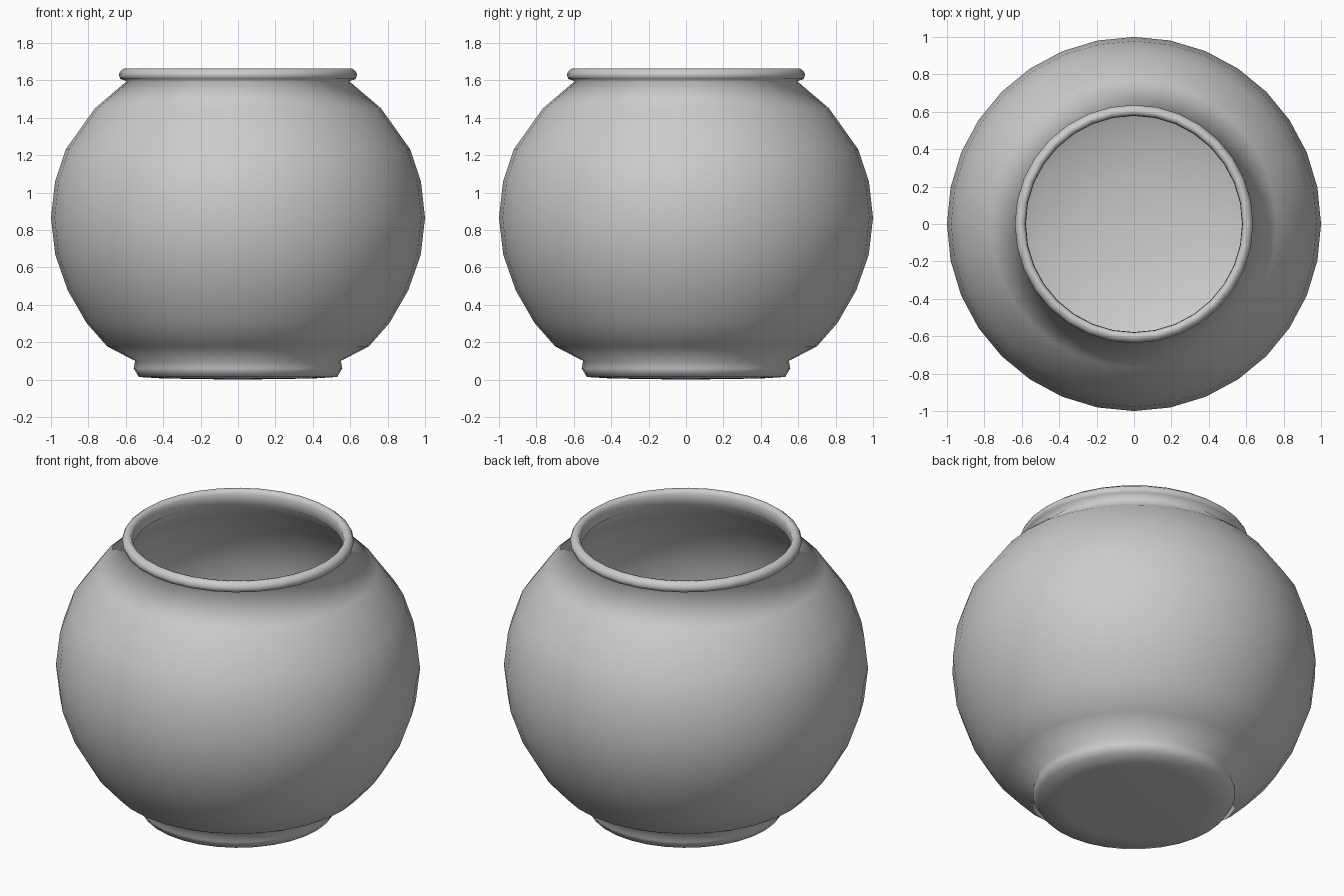
import bpy, bmesh, math

SIDES = 32

# Outer profile (radius, height): foot, belly, rolled rim
outer = [(0, 0.0), (0.40, 0.006), (0.53, 0.014), (0.558, 0.06), (0.55, 0.10),
         (0.70, 0.178), (0.81, 0.303), (0.91, 0.477), (0.977, 0.667), (1.0, 0.865),
         (0.978, 1.06), (0.92, 1.232), (0.765, 1.45), (0.595, 1.595),
         (0.63, 1.608), (0.637, 1.63), (0.63, 1.648), (0.61, 1.664), (0.59, 1.66)]

# Inner wall, running down from the mouth to a shallow floor
inner = [(0.58, 1.64), (0.578, 1.58), (0.745, 1.43), (0.895, 1.22), (0.952, 1.052),
         (0.972, 0.865), (0.95, 0.675), (0.885, 0.49), (0.787, 0.323),
         (0.68, 0.205), (0.54, 0.13), (0.28, 0.075), (0, 0.06)]

# Revolve the profile around z
bm = bmesh.new()
verts = [bm.verts.new((r, 0, z)) for r, z in outer + inner]
edges = [bm.edges.new(pair) for pair in zip(verts, verts[1:])]
bmesh.ops.spin(bm, geom=verts + edges, cent=(0, 0, 0), axis=(0, 0, 1),
               angle=2 * math.pi, steps=SIDES)
bmesh.ops.remove_doubles(bm, verts=bm.verts[:], dist=0.0005)
bmesh.ops.recalc_face_normals(bm, faces=bm.faces[:])
for f in bm.faces:
    f.smooth = True

mesh = bpy.data.meshes.new("round_bowl")
bm.to_mesh(mesh)
bm.free()
bowl = bpy.data.objects.new("round_bowl", mesh)
bpy.context.collection.objects.link(bowl)
